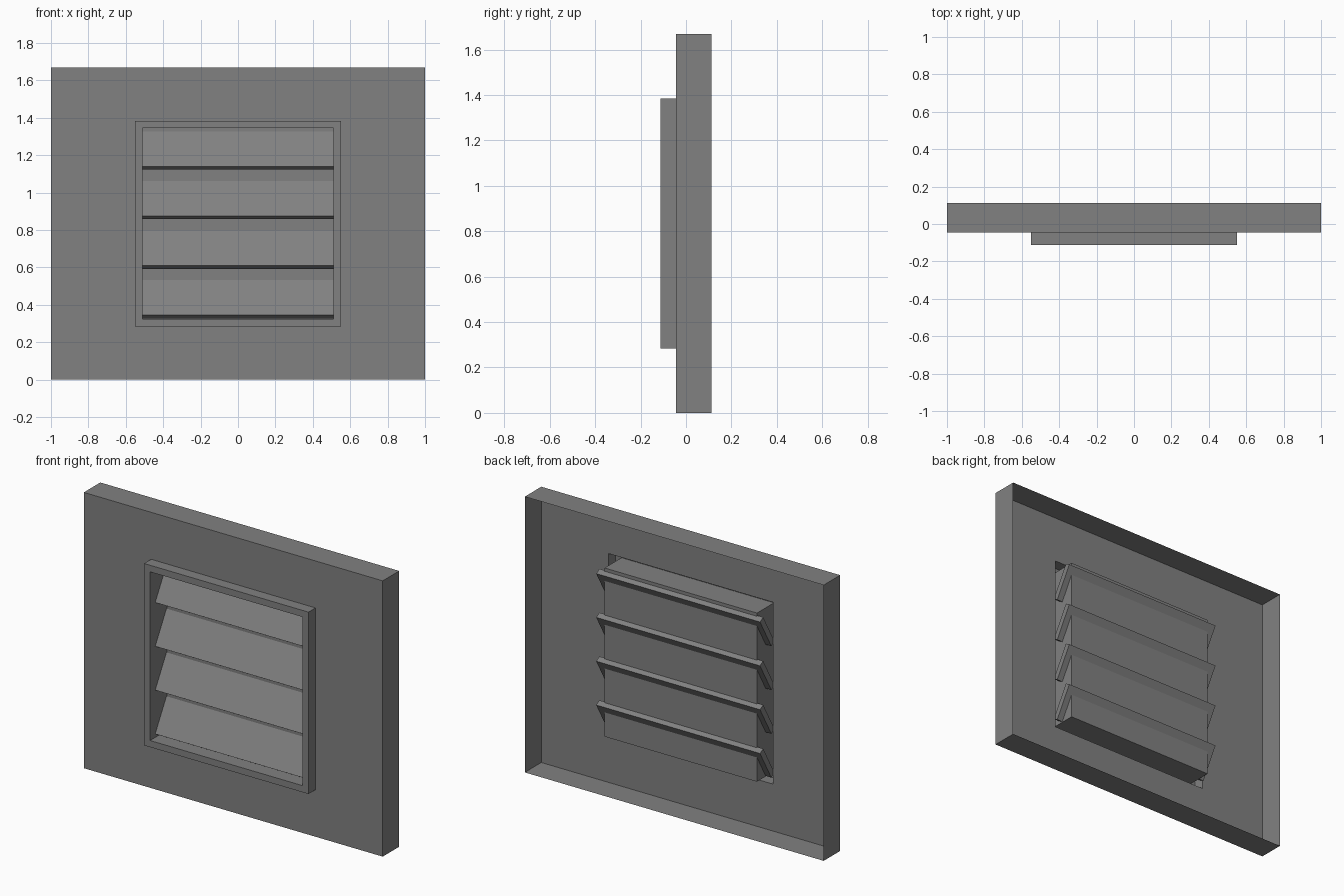
import bpy, bmesh
from math import radians, sin, cos

if "Cube" in bpy.data.objects:
    bpy.data.objects.remove(bpy.data.objects["Cube"])

grey = bpy.data.materials.new("plain_grey")
grey.use_nodes = True
GREY = (0.22, 0.22, 0.22, 1)
grey.diffuse_color = GREY
grey.node_tree.nodes["Principled BSDF"].inputs["Base Color"].default_value = GREY

CENTRE_Z = 0.834


def finish(bm, name):
    mesh = bpy.data.meshes.new(name)
    bm.to_mesh(mesh)
    bm.free()
    mesh.materials.append(grey)
    obj = bpy.data.objects.new(name, mesh)
    bpy.context.collection.objects.link(obj)
    return obj


def stepped_sheet(name, rings, cap=False):
    """Thin sheet through rectangular rings (half width, half height, y)."""
    bm = bmesh.new()
    corners = [(-1, -1), (1, -1), (1, 1), (-1, 1)]
    loops = [[bm.verts.new((sx * w, y, CENTRE_Z + sz * h)) for sx, sz in corners]
             for w, h, y in rings]
    for a, b in zip(loops, loops[1:]):
        for i in range(4):
            j = (i + 1) % 4
            bm.faces.new((a[i], a[j], b[j], b[i]))
    if cap:
        bm.faces.new(loops[-1])
    return finish(bm, name)


def slat(name, top_z):
    """Tilted board whose front upper edge sits at top_z."""
    half, length, thick, tilt = 0.548, 0.216, 0.035, radians(60)
    y, z = 0.045, top_z
    down = (-cos(tilt) * length, -sin(tilt) * length)
    back = (sin(tilt) * thick, -cos(tilt) * thick)
    profile = [(y, z), (y + down[0], z + down[1]),
               (y + down[0] + back[0], z + down[1] + back[1]),
               (y + back[0], z + back[1])]
    bm = bmesh.new()
    face = bm.faces.new([bm.verts.new((-half, py, pz)) for py, pz in profile])
    new = bmesh.ops.extrude_face_region(bm, geom=[face])["geom"]
    bmesh.ops.translate(bm, vec=(2 * half, 0, 0),
                        verts=[v for v in new if isinstance(v, bmesh.types.BMVert)])
    bmesh.ops.recalc_face_normals(bm, faces=bm.faces)
    return finish(bm, name)


# Wall panel: open-backed tray with a square hole
BACK, FRONT, LIP = 0.112, -0.045, -0.112
stepped_sheet("wall_panel", [(1, CENTRE_Z, BACK), (1, CENTRE_Z, FRONT), (0.55, 0.55, FRONT)])

# Raised frame with a recessed, closed box behind it
stepped_sheet("vent_frame", [(0.55, 0.55, FRONT), (0.55, 0.55, LIP), (0.51, 0.51, LIP)])
stepped_sheet("vent_recess", [(0.51, 0.51, LIP), (0.51, 0.51, 0.05)], cap=True)

# Louvre slats
for n in range(4):
    slat(f"slat_{n + 1}", 1.327 - 0.265 * n)
